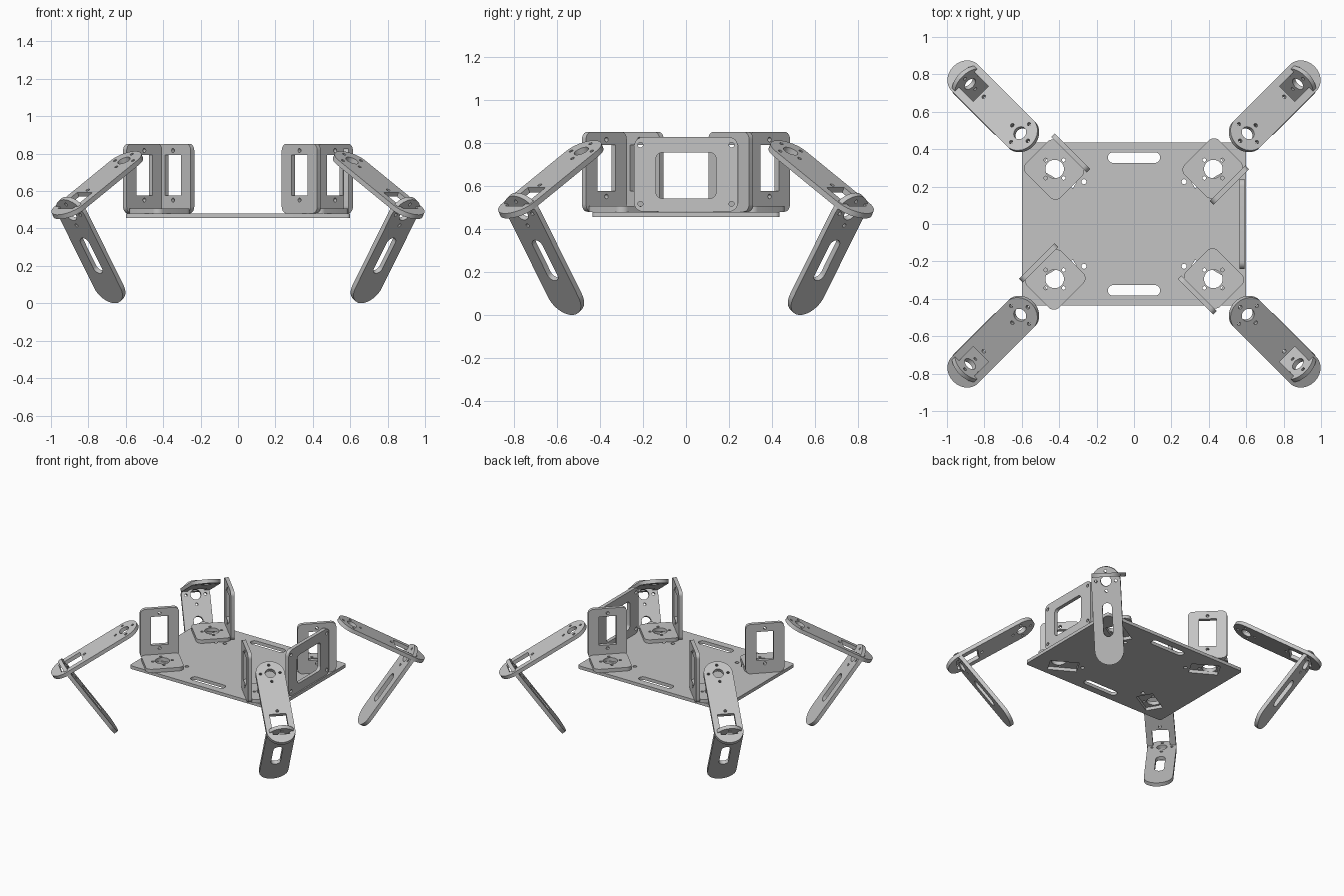
import bpy, bmesh
from math import sin, cos, pi, radians, atan2
from mathutils import Matrix, Vector

cube = bpy.data.objects.get("Cube")
if cube:
    bpy.data.objects.remove(cube)

grey = bpy.data.materials.new("light_grey")
grey.use_nodes = True
GREY = (0.55, 0.55, 0.55, 1)
grey.diffuse_color = GREY
grey.node_tree.nodes["Principled BSDF"].inputs["Base Color"].default_value = GREY

T = 0.027  # sheet thickness


def rect(cx, cy, w, h, r=0.0, angle=0.0):
    """Rounded rectangle outline; r = half the short side gives a stadium."""
    pts = []
    steps = 8 if r > 0 else 0
    for q, (sx, sy) in enumerate([(1, 1), (-1, 1), (-1, -1), (1, -1)]):
        for i in range(steps + 1):
            a = (q + i / max(steps, 1)) * pi / 2
            pts.append((sx * (w / 2 - r) + r * cos(a), sy * (h / 2 - r) + r * sin(a)))
    c, s = cos(angle), sin(angle)
    return [(cx + x * c - y * s, cy + x * s + y * c) for x, y in pts]


def circle(cx, cy, r, n=20):
    return [(cx + r * cos(2 * pi * i / n), cy + r * sin(2 * pi * i / n)) for i in range(n)]


def horn(cx, cy, r):
    """Motor horn pattern: a centre hole and four screw holes."""
    screws = [circle(cx + 0.068 * cos(k * pi / 2), cy + 0.068 * sin(k * pi / 2), 0.01, 10)
              for k in range(4)]
    return [circle(cx, cy, r)] + screws


def plate(name, loops, matrix, thick=T):
    """Flat sheet cut from an outline and its holes, centred on its plane."""
    curve = bpy.data.curves.new(name, "CURVE")
    curve.dimensions = "2D"
    curve.fill_mode = "BOTH"
    curve.extrude = thick / 2
    for loop in loops:
        sp = curve.splines.new("POLY")
        sp.points.add(len(loop) - 1)
        for p, (x, y) in zip(sp.points, loop):
            p.co = (x, y, 0, 1)
        sp.use_cyclic_u = True
    tmp = bpy.data.objects.new(name + "_outline", curve)
    bpy.context.collection.objects.link(tmp)
    dg = bpy.context.evaluated_depsgraph_get()
    mesh = bpy.data.meshes.new_from_object(tmp.evaluated_get(dg))
    bpy.data.objects.remove(tmp)
    bm = bmesh.new()
    bm.from_mesh(mesh)
    bmesh.ops.remove_doubles(bm, verts=bm.verts, dist=0.0001)
    bmesh.ops.recalc_face_normals(bm, faces=bm.faces)
    bm.to_mesh(mesh)
    bm.free()
    mesh.materials.clear()
    mesh.materials.append(grey)
    obj = bpy.data.objects.new(name, mesh)
    bpy.context.collection.objects.link(obj)
    obj.matrix_world = matrix
    bpy.ops.object.select_all(action="DESELECT")
    obj.select_set(True)
    bpy.context.view_layer.objects.active = obj
    bpy.ops.object.shade_smooth_by_angle(angle=radians(35))
    return obj


def place(x, y, z, yaw, pitch=0.0):
    return (Matrix.Translation(Vector((x, y, z))) @ Matrix.Rotation(yaw, 4, "Z")
            @ Matrix.Rotation(pitch, 4, "Y"))


CORNERS = [("back_left", 1, 1), ("back_right", -1, 1),
           ("front_right", -1, -1), ("front_left", 1, -1)]

# Base plate with slots, motor windows and screw holes
base = [rect(0, 0, 1.2, 0.872, 0.02)]
for s in (1, -1):
    base.append(rect(0, s * 0.355, 0.28, 0.056, 0.0279))
for _, sx, sy in CORNERS:
    base.append(circle(sx * 0.268, sy * 0.226, 0.014, 12))
    base.append(rect(sx * 0.383, sy * 0.293, 0.2, 0.12, 0, sx * sy * radians(30)))
plate("base_plate", base, place(0, 0, 0.469, 0), 0.024)

# Upright frame on the left edge
frame = [rect(0, 0, 0.346, 0.482, 0.04), rect(-0.005, 0, 0.213, 0.28, 0.03)]
for sx in (1, -1):
    for sy in (1, -1):
        frame.append(circle(sx * 0.137, sy * 0.212, 0.012, 12))
plate("side_frame", frame, place(0.578, 0, 0.655, 0, -pi / 2))

for i, (corner, sx, sy) in enumerate(CORNERS):
    # L-shaped motor bracket, each turned a quarter from the last
    yaw = -pi / 4 + i * pi / 2
    bx, by = sx * 0.424, sy * 0.294
    flange = [rect(-0.005, 0, 0.24, 0.262, 0.04)] + horn(0, 0, 0.05)
    plate("bracket_foot_" + corner, flange, place(bx, by, 0.481 + T / 2, yaw))
    upright = [rect(0, 0, 0.372, 0.268, 0.035), rect(0.018, 0, 0.215, 0.12),
               circle(0.15, 0, 0.011, 12), circle(-0.115, 0, 0.011, 12)]
    off = 0.135 - T / 2
    plate("bracket_upright_" + corner, upright,
          place(bx + off * cos(yaw), by + off * sin(yaw), 0.667, yaw, -pi / 2))

    # Upper leg link, sloping down and outward
    out = atan2(sy, sx)
    span = 0.481
    upper = [rect(span / 2, 0, span + 0.2, 0.2, 0.0999)] + horn(0, 0, 0.036)
    upper += [rect(span - 0.055, 0, 0.17, 0.115), circle(span - 0.165, 0, 0.011, 12)]
    plate("upper_leg_" + corner, upper, place(sx * 0.605, sy * 0.482, 0.752, out, radians(30)))

    # Lower leg link, crossing the upper one and sloping inward
    reach = 0.476
    lower = [rect(reach / 2, 0, reach + 0.2, 0.2, 0.0999)] + horn(0, 0, 0.036)
    lower.append(rect(reach - 0.21, 0, 0.23, 0.065, 0.0324))
    plate("lower_leg_" + corner, lower, place(sx * 0.884, sy * 0.756, 0.48, out, radians(125)))
